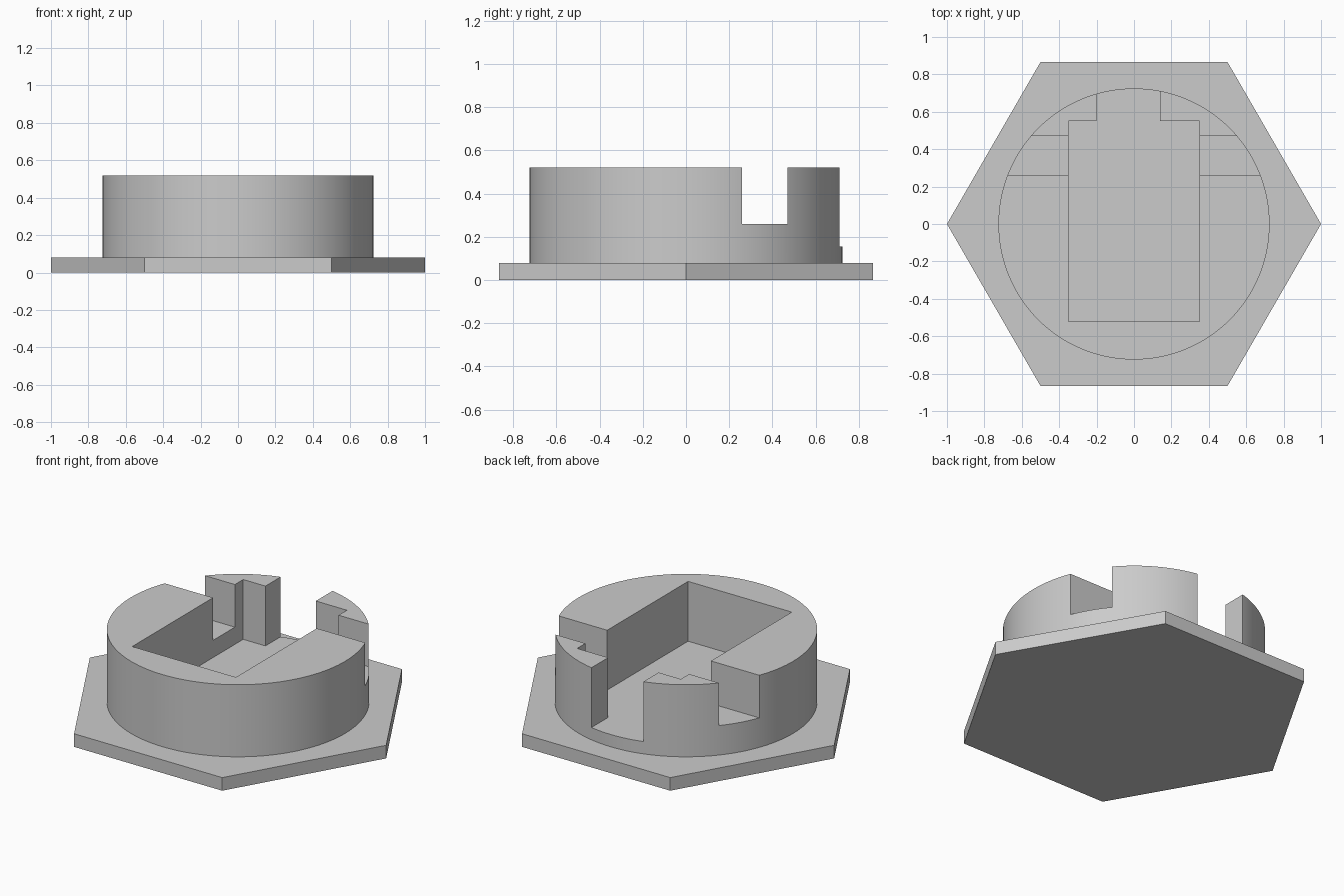
import bpy
import bmesh
from math import cos, sin, tau

cube = bpy.data.objects.get("Cube")
if cube:
    bpy.data.objects.remove(cube, do_unlink=True)

grey = bpy.data.materials.new("plain grey")
grey.use_nodes = True
colour = (0.6, 0.6, 0.6, 1.0)
grey.diffuse_color = colour
grey.node_tree.nodes["Principled BSDF"].inputs["Base Color"].default_value = colour


def prism(name, outline, bottom, top):
    """Extrude a counter-clockwise outline upward into a solid."""
    bm = bmesh.new()
    face = bm.faces.new([bm.verts.new((x, y, bottom)) for x, y in outline])
    side = bmesh.ops.extrude_face_region(bm, geom=[face], use_keep_orig=True)
    verts = [v for v in side["geom"] if isinstance(v, bmesh.types.BMVert)]
    bmesh.ops.translate(bm, verts=verts, vec=(0, 0, top - bottom))
    bmesh.ops.recalc_face_normals(bm, faces=bm.faces)
    mesh = bpy.data.meshes.new(name)
    bm.to_mesh(mesh)
    bm.free()
    mesh.materials.append(grey)
    obj = bpy.data.objects.new(name, mesh)
    bpy.context.collection.objects.link(obj)
    return obj


def ring(radius, sides):
    return [(radius * cos(tau * i / sides), radius * sin(tau * i / sides))
            for i in range(sides)]


def select_only(obj):
    bpy.ops.object.select_all(action='DESELECT')
    obj.select_set(True)
    bpy.context.view_layer.objects.active = obj


def cut(target, cutter):
    mod = target.modifiers.new("cut", 'BOOLEAN')
    mod.operation = 'DIFFERENCE'
    mod.solver = 'EXACT'
    mod.object = cutter
    select_only(target)
    bpy.ops.object.modifier_apply(modifier=mod.name)
    bpy.data.objects.remove(cutter, do_unlink=True)


# Hexagonal base and round housing
base = prism("hexagonal_base", ring(1.0, 6), 0, 0.08)
housing = prism("round_housing", ring(0.725, 128), 0.04, 0.52)

# Rectangular pocket with an off-centre slot through the back wall
pocket = [(-0.35, -0.52), (0.35, -0.52), (0.35, 0.55), (0.14, 0.55),
          (0.14, 0.9), (-0.2, 0.9), (-0.2, 0.55), (-0.35, 0.55)]
cut(housing, prism("pocket_cutter", pocket, 0.155, 0.7))

# Shallower notches through both side walls
notch = [(-0.9, 0.26), (0.9, 0.26), (0.9, 0.47), (-0.9, 0.47)]
cut(housing, prism("notch_cutter", notch, 0.26, 0.7))

# Smooth round wall, sharp edges elsewhere
select_only(housing)
bpy.ops.object.shade_smooth_by_angle()
